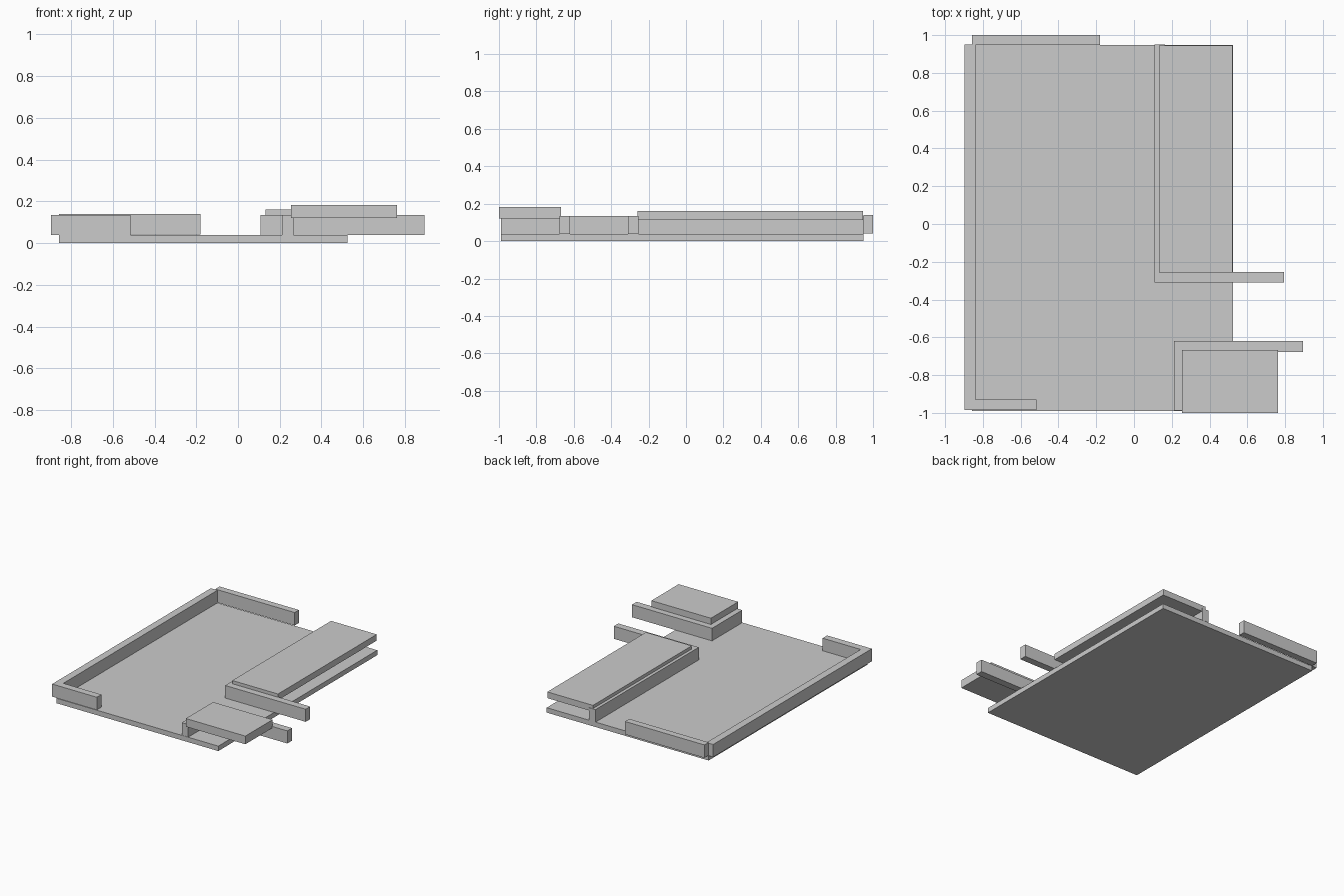
import bpy
import bmesh

if "Cube" in bpy.data.objects:
    bpy.data.objects.remove(bpy.data.objects["Cube"])


def extrude(name, outline, z0, z1):
    """Solid prism from a counter-clockwise plan outline."""
    bm = bmesh.new()
    face = bm.faces.new([bm.verts.new((x, y, z0)) for x, y in outline])
    top = bmesh.ops.extrude_face_region(bm, geom=[face])["geom"]
    bmesh.ops.translate(bm, vec=(0, 0, z1 - z0),
                        verts=[v for v in top if isinstance(v, bmesh.types.BMVert)])
    bmesh.ops.recalc_face_normals(bm, faces=bm.faces)
    mesh = bpy.data.meshes.new(name)
    bm.to_mesh(mesh)
    bm.free()
    obj = bpy.data.objects.new(name, mesh)
    bpy.context.collection.objects.link(obj)
    return obj


def slab(name, x0, x1, y0, y1, z0, z1):
    return extrude(name, [(x0, y0), (x1, y0), (x1, y1), (x0, y1)], z0, z1)


FLOOR, WALL_TOP = 0.038, 0.135

# Floor plate
slab("floor", -0.857, 0.525, -0.99, 0.948, 0, FLOOR)

# Left wall with its short front return
extrude("left_wall", [(-0.897, -0.985), (-0.515, -0.985), (-0.515, -0.93),
                      (-0.84, -0.93), (-0.84, 0.95), (-0.897, 0.95)],
        FLOOR, WALL_TOP)

# Back wall
slab("back_wall", -0.857, -0.18, 0.948, 1.0, 0.04, 0.14)

# Long L-shaped counter wall and its worktop
extrude("long_counter_wall", [(0.108, -0.31), (0.795, -0.31), (0.795, -0.255),
                              (0.163, -0.255), (0.163, 0.95), (0.108, 0.95)],
        FLOOR, WALL_TOP)
slab("long_counter_top", 0.132, 0.522, -0.258, 0.946, 0.112, 0.16)

# Short L-shaped counter wall and its worktop
extrude("short_counter_wall", [(0.212, -0.988), (0.267, -0.988), (0.267, -0.677),
                               (0.895, -0.677), (0.895, -0.62), (0.212, -0.62)],
        FLOOR, WALL_TOP)
slab("short_counter_top", 0.255, 0.763, -1.0, -0.668, 0.12, 0.183)
